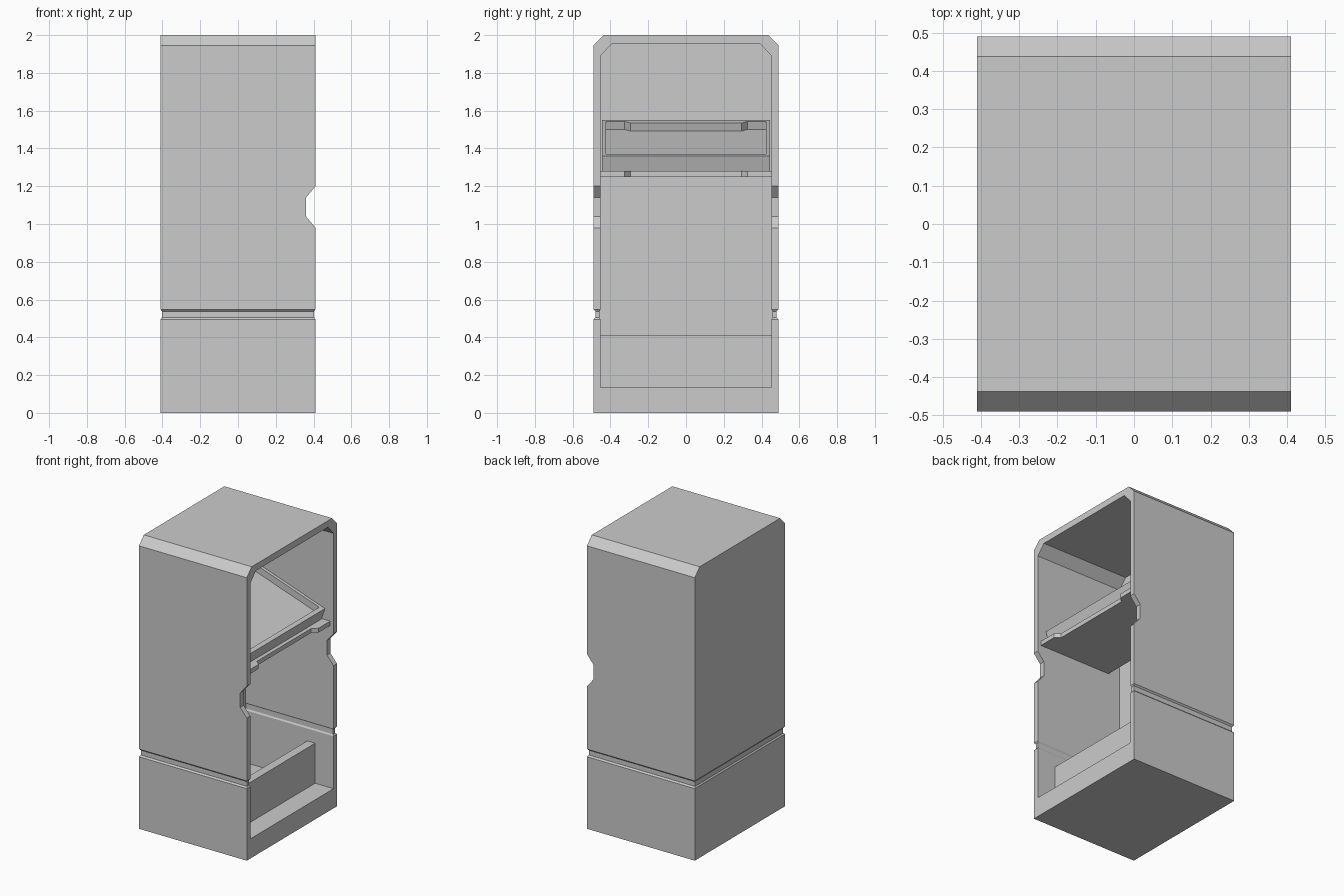
import bpy, bmesh, math
from mathutils import Matrix

if "Cube" in bpy.data.objects:
    bpy.data.objects.remove(bpy.data.objects["Cube"])


def make_object(name, bm):
    bmesh.ops.recalc_face_normals(bm, faces=bm.faces)
    mesh = bpy.data.meshes.new(name)
    bm.to_mesh(mesh)
    bm.free()
    obj = bpy.data.objects.new(name, mesh)
    bpy.context.collection.objects.link(obj)
    return obj


def loft(name, rings):
    """Join stacked loops of points and cap both ends."""
    bm = bmesh.new()
    loops = [[bm.verts.new(p) for p in ring] for ring in rings]
    n = len(loops[0])
    for a, b in zip(loops, loops[1:]):
        for i in range(n):
            j = (i + 1) % n
            bm.faces.new((a[i], a[j], b[j], b[i]))
    bm.faces.new(loops[0])
    bm.faces.new(loops[-1])
    return make_object(name, bm)


def prism(name, profile, lo, hi, axis):
    """Extrude a 2D profile from lo to hi along the axis."""
    place = {'x': lambda a, b, t: (t, a, b),
             'y': lambda a, b, t: (a, t, b),
             'z': lambda a, b, t: (a, b, t)}[axis]
    return loft(name, [[place(a, b, t) for a, b in profile] for t in (lo, hi)])


def mirrored(half):
    """Close a symmetric profile by mirroring its first coordinate."""
    return half + [(-a, b) for a, b in reversed(half)]


def cut(target, cutter):
    mod = target.modifiers.new("cut", 'BOOLEAN')
    mod.operation = 'DIFFERENCE'
    mod.solver = 'EXACT'
    mod.object = cutter
    cutter.hide_render = True
    bpy.context.view_layer.objects.active = target
    bpy.ops.object.modifier_apply(modifier=mod.name)
    bpy.data.objects.remove(cutter)


# Cabinet body: stacked rectangles with a seam groove and sloped top edges
sections = [(.41, .49, 0), (.41, .49, .495), (.403, .48, .505), (.403, .48, .538),
            (.41, .49, .548), (.41, .49, 1.945), (.41, .437, 2)]
cabinet = loft("cabinet_body", [[(-x, -y, z), (x, -y, z), (x, y, z), (-x, y, z)]
                                for x, y, z in sections])

# Hollow interior, open on the +x side, with a matching inner seam
interior = mirrored([(.452, .135), (.452, .495), (.458, .505), (.458, .538),
                     (.452, .548), (.452, 1.89), (.392, 1.955)])
cut(cabinet, prism("interior_cutter", interior, -.26, .6, 'x'))

# Hand notches in the opening edges
notch = [(.5, .98 - .108), (.41, .98), (.36, 1.04), (.36, 1.14), (.41, 1.20), (.5, 1.308)]
cut(cabinet, prism("notch_cutter", notch, -.6, .6, 'y'))

# Low upright panel at the base of the opening
prism("lower_panel", [(.21, .13), (.27, .13), (.27, .41), (.21, .41)], -.453, .453, 'y')

# Flat shelf with a stepped front edge
half_shelf = [(.453, -.17), (.453, .385), (.325, .385), (.295, .35)]
shelf_outline = [(x, y) for y, x in mirrored(half_shelf)]
prism("shelf", shelf_outline, 1.25, 1.28, 'z')

# Tilted tray with a recessed top
tray = prism("tilted_tray", [(-.59, -.085), (0, -.085), (0, 0), (-.59, 0)], -.445, .445, 'y')
half_pocket = [(.423, -.03), (.423, -.57), (.325, -.57), (.295, -.54)]
pocket_outline = [(x, y) for y, x in mirrored(half_pocket)]
cut(tray, prism("tray_pocket_cutter", pocket_outline, -.045, .05, 'z'))
tray.data.transform(Matrix.Translation((.35, 0, 1.36)) @ Matrix.Rotation(math.atan(.34), 4, 'Y'))
